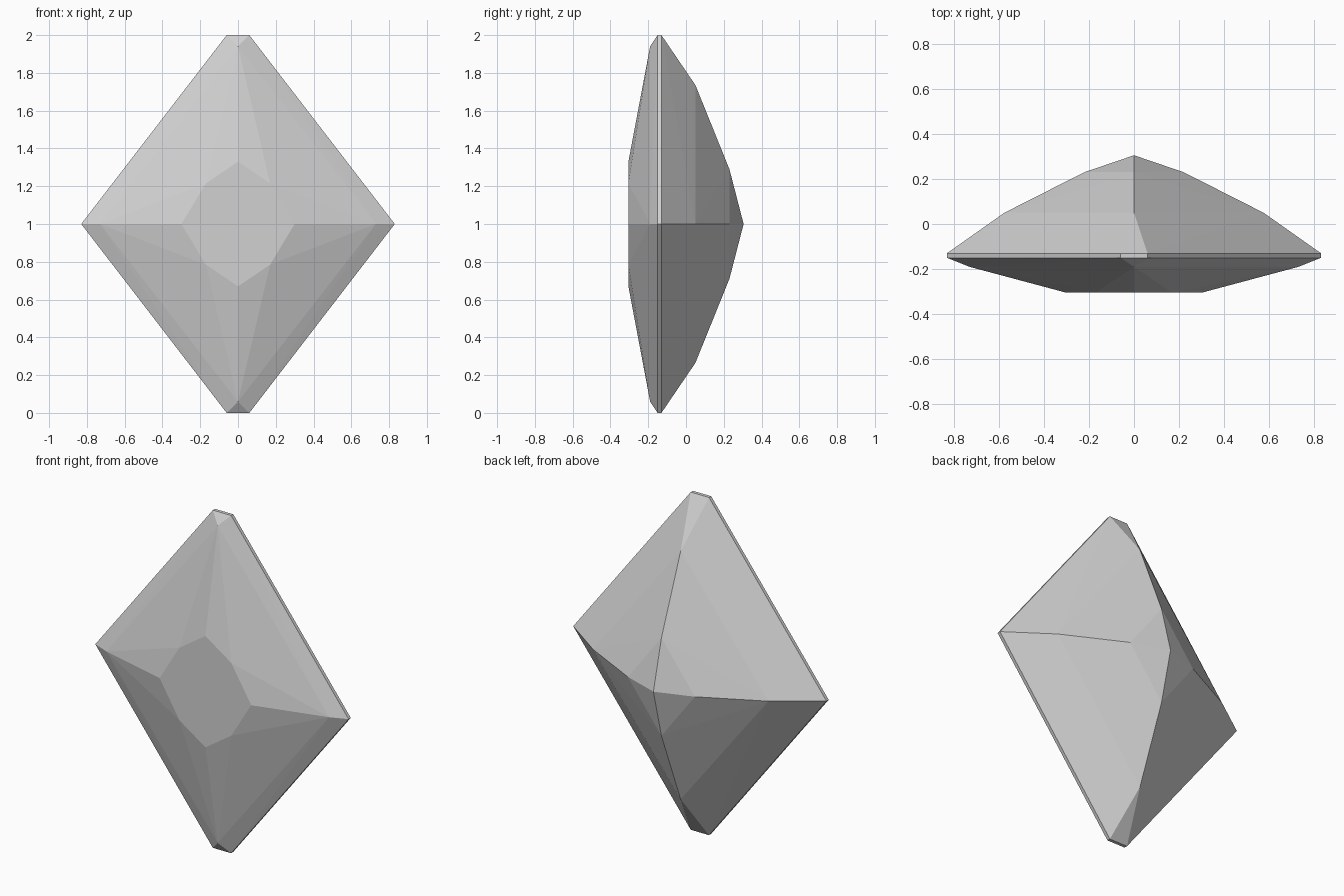
import bpy
import bmesh

cube = bpy.data.objects.get("Cube")
if cube:
    bpy.data.objects.remove(cube, do_unlink=True)

# Single stone colour
stone = bpy.data.materials.new("pale_grey_stone")
stone.use_nodes = True
colour = (0.64, 0.64, 0.64, 1)
stone.diffuse_color = colour
stone.node_tree.nodes["Principled BSDF"].inputs["Base Color"].default_value = colour

# One quadrant of the gem: half width, depth, half height
girdle = [(w, y, h) for y in (-0.15, -0.13) for w, h in ((0.06, 1), (0.83, 0))]
crown = [(0.73, -0.19, 0), (0, -0.19, 0.94)]
table = [(0.30, -0.305, 0), (0.17, -0.305, 0.215), (0, -0.305, 0.33)]
pavilion = [(0.575, 0.05, 0), (0, 0.05, 0.735),
            (0.22, 0.23, 0), (0, 0.23, 0.29), (0, 0.305, 0)]

# Mirror the quadrant on both axes, then wrap the cut corners in flat facets
corners = {(sx * x + 0.0, y, 1 + sz * z)
           for x, y, z in girdle + crown + table + pavilion
           for sx in (-1, 1) for sz in (-1, 1)}
bm = bmesh.new()
for corner in sorted(corners):
    bm.verts.new(corner)
bmesh.ops.convex_hull(bm, input=bm.verts[:])
bmesh.ops.dissolve_limit(bm, angle_limit=0.015, verts=bm.verts[:], edges=bm.edges[:])
bmesh.ops.recalc_face_normals(bm, faces=bm.faces[:])

mesh = bpy.data.meshes.new("faceted_gem")
bm.to_mesh(mesh)
bm.free()
mesh.materials.append(stone)
gem = bpy.data.objects.new("faceted_gem", mesh)
bpy.context.collection.objects.link(gem)
